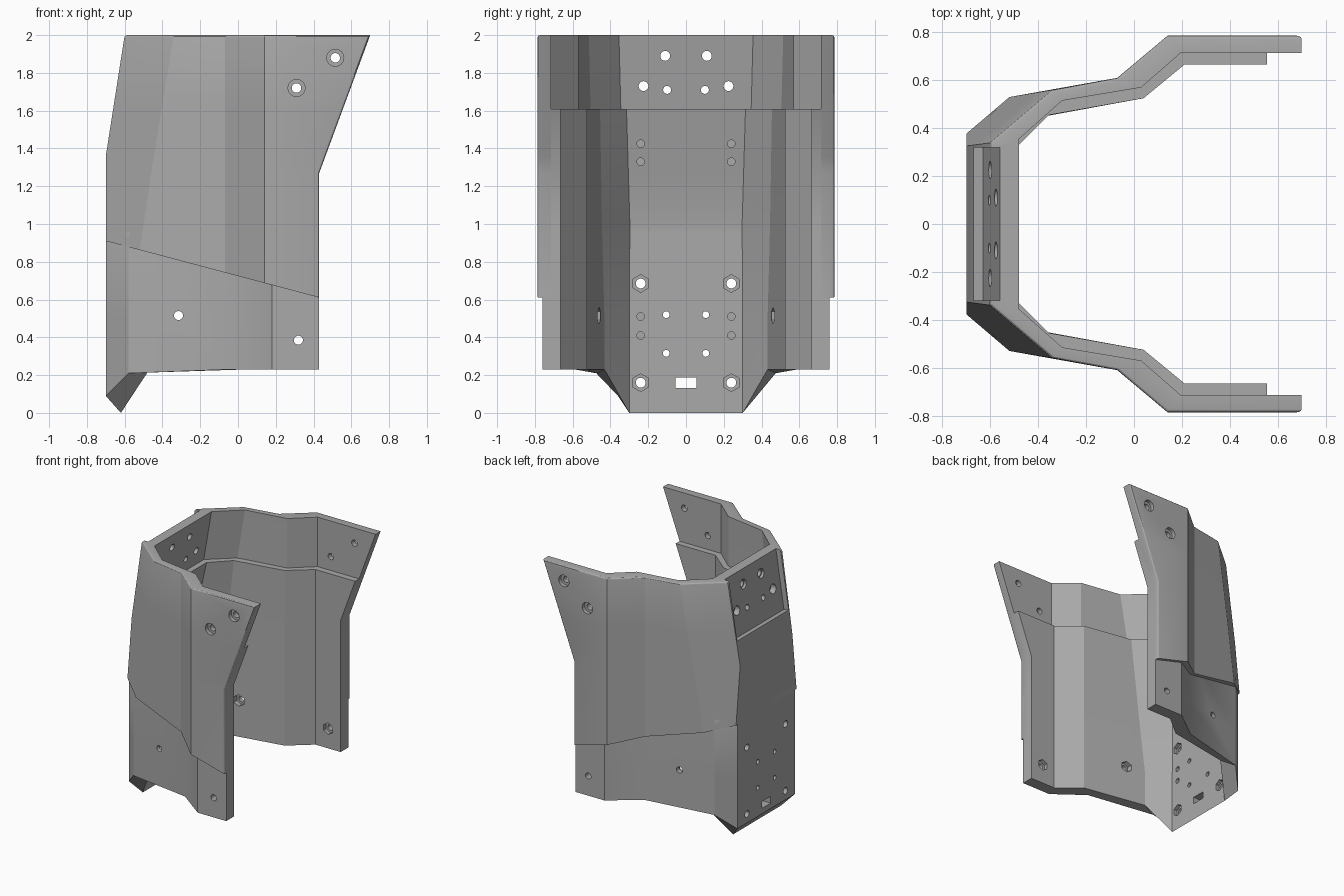
import bpy, bmesh, math
from mathutils import Matrix, Vector

cube = bpy.data.objects.get("Cube")
if cube:
    bpy.data.objects.remove(cube)

grey = bpy.data.materials.new("plain_grey")
grey.use_nodes = True
COLOUR = (0.4, 0.4, 0.4, 1)
grey.diffuse_color = COLOUR
grey.node_tree.nodes["Principled BSDF"].inputs["Base Color"].default_value = COLOUR


def mix(a, b, t):
    return tuple(p + (q - p) * t for p, q in zip(a, b))


def keyed(keys, z):
    """Interpolate a list of (z, value tuple) pairs."""
    if z <= keys[0][0]:
        return keys[0][1]
    for (z0, a), (z1, b) in zip(keys, keys[1:]):
        if z <= z1:
            return mix(a, b, (z - z0) / (z1 - z0))
    return keys[-1][1]


def front_x(z):
    return 0.43 + max(0, z - 1.27) * 0.27 / 0.73


def add_object(name, bm):
    bmesh.ops.recalc_face_normals(bm, faces=bm.faces)
    mesh = bpy.data.meshes.new(name)
    bm.to_mesh(mesh)
    bm.free()
    mesh.materials.append(grey)
    obj = bpy.data.objects.new(name, mesh)
    bpy.context.collection.objects.link(obj)
    return obj


def shell(name, sections, round_edges=False):
    """Loft a U-shaped wall; a section is (outer half, inner half) of 3D points."""
    bm = bmesh.new()

    def row(half):
        left = [Vector(p) for p in reversed(half)]
        right = [Vector((x, -y, z)) for x, y, z in half]
        return [bm.verts.new(p) for p in left + right]

    rows = [(row(o), row(i)) for o, i in sections]

    def strip(a, b):
        for k in range(len(a) - 1):
            bm.faces.new((a[k], a[k + 1], b[k + 1], b[k]))

    for (o0, i0), (o1, i1) in zip(rows, rows[1:]):
        strip(o0, o1)
        strip(i0, i1)
        for end in (0, -1):
            bm.faces.new((o0[end], o1[end], i1[end], i0[end]))
    for o, i in (rows[0], rows[-1]):
        strip(o, i)
    bmesh.ops.recalc_face_normals(bm, faces=bm.faces)
    if round_edges:
        top = set(rows[-1][0])
        ends = [{r[0][e] for r in rows} for e in (0, -1)]
        edges = [e for e in bm.edges
                 if any(set(e.verts) <= group for group in [top] + ends)]
        bmesh.ops.bevel(bm, geom=edges, offset=0.014, segments=3,
                        profile=0.5, affect='EDGES')
    return add_object(name, bm)


# Upper shell: thin outer cover with a slanted lower edge
def cover_outer(z):
    t = (2 - z) / 1.1
    cx, cy = -0.34 - 0.18 * t, 0.56 - 0.03 * t
    bx = max(-0.7, -0.6 - 0.156 * (2 - z))
    return [(bx, cy + 0.85 * (bx - cx)), (cx, cy), (-0.07, 0.61),
            (0.14, 0.786), (front_x(z), 0.786)]


COVER_INNER = [(0.9, (-0.66, 0.33, -0.5, 0.46)),
               (1.61, (-0.54, 0.345, -0.36, 0.505)),
               (2.0, (-0.48, 0.355, -0.30, 0.515))]


def cover_inner(z):
    bx, by, cx, cy = keyed(COVER_INNER, z)
    return [(bx, by), (cx, cy), (0.03, 0.57), (0.195, 0.714), (front_x(z), 0.714)]


def slanted(points):
    return [(x, y, 0.91 - 0.265 * (x + 0.7)) for x, y in points]


def flat(points, z):
    return [(x, y, z) for x, y in points]


sections = [(slanted(cover_outer(0.9)), slanted(cover_inner(0.9)))]
sections += [(flat(cover_outer(z), z), flat(cover_inner(z), z))
             for z in (1.27, 1.36, 1.61, 2.0)]
upper = shell("upper_shell", sections, round_edges=True)

# Lower shell: thick liner, its back plate reaching down to the ground
LINER_OUTER = [(0.95, (-0.7, 0.36, -0.58, 0.475)),
               (1.0, (-0.68, 0.355, -0.55, 0.475)),
               (1.61, (-0.58, 0.34, -0.4, 0.49))]
LINER_INNER = [(0.5, (-0.62, 0.30, -0.469, 0.432)),
               (1.0, (-0.62, 0.297, -0.417, 0.445)),
               (1.61, (-0.495, 0.315, -0.355, 0.455))]


def liner(z):
    a, b, c, d = keyed(LINER_OUTER, z)
    outer = [(a, b), (c, d), (-0.05, 0.588), (0.18, 0.76), (front_x(z), 0.76)]
    a, b, c, d = keyed(LINER_INNER, z)
    inner = [(a, b), (c, d), (0.04, 0.525), (0.21, 0.665), (front_x(z), 0.665)]
    return outer, inner


def with_z(points, heights):
    return [(x, y, z) for (x, y), z in zip(points, heights)]


outer, inner = liner(0)
sections = [(with_z(outer, (0.09, 0.21, 0.23, 0.23, 0.23)),
             with_z(inner, (0, 0.23, 0.23, 0.23, 0.23)))]
for z in (0.5, 0.95, 1.0, 1.27, 1.61):
    outer, inner = liner(z)
    sections.append((flat(outer, z), flat(inner, z)))
lower = shell("lower_shell", sections)

# Cutters for holes, counterbores, nut pockets, slot and recess
cut = bmesh.new()
AXIS_X = Matrix.Rotation(math.pi / 2, 4, 'Y')
AXIS_Y = Matrix.Rotation(math.pi / 2, 4, 'X')


def rod(start, end, radius, sides=20):
    start, end = Vector(start), Vector(end)
    span = end - start
    turn = AXIS_X if abs(span.x) > abs(span.y) else AXIS_Y
    spin = Matrix.Rotation(math.pi / 2 if sides == 6 and turn is AXIS_X else 0, 4, 'Z')
    bmesh.ops.create_cone(cut, cap_ends=True, segments=sides, radius1=radius,
                          radius2=radius, depth=span.length,
                          matrix=Matrix.Translation((start + end) / 2) @ turn @ spin)


def stepped(points, radius, big, sides):
    """Through hole and wider pocket as one stepped cutter along an axis."""
    a, m, b = (Vector(p) for p in points)
    rod(a, m + (b - m) * 0.02, radius)
    rod(m, b, big, sides)


for s in (-1, 1):
    # Side wall: bolt holes near the top, nut pockets near the bottom
    for x, z in ((0.31, 1.72), (0.515, 1.88)):
        stepped([(x, s * y, z) for y in (0.6, 0.755, 0.9)], 0.025, 0.045, 24)
    for x, z, y in ((-0.315, 0.515, 0.495), (0.32, 0.385, 0.695)):
        stepped([(x, s * v, z) for v in (0.9, y, y - 0.09)], 0.024, 0.045, 6)
    # Back plate: nut pockets, through holes and blind holes
    for z in (0.685, 0.16):
        stepped([(x, s * 0.24, z) for x in (-0.8, -0.65, -0.5)], 0.026, 0.047, 6)
    for z in (0.52, 0.315):
        rod((-0.8, s * 0.105, z), (-0.5, s * 0.105, z), 0.018)
    for z in (0.51, 0.41):
        rod((-0.66, s * 0.24, z), (-0.5, s * 0.24, z), 0.02)
    for z in (1.425, 1.33):
        rod((-0.62, s * 0.24, z), (-0.4, s * 0.24, z), 0.02)
    # Recess panel: bolt holes
    for y, z in ((0.11, 1.89), (0.225, 1.73)):
        stepped([(x, s * y, z) for x in (-0.4, -0.56, -0.72)], 0.026, 0.036, 24)
    rod((-0.72, s * 0.1, 1.71), (-0.4, s * 0.1, 1.71), 0.021)

bmesh.ops.create_cube(cut, size=1, matrix=Matrix.Translation((-0.65, 0, 0.16))
                      @ Matrix.Diagonal((0.3, 0.11, 0.054, 1)))

recess = bmesh.new()
profile = [(-0.63, 1.54), (-0.555, 2.03), (-0.8, 2.03), (-0.8, 1.565)]
face = recess.faces.new([recess.verts.new((x, -0.32, z)) for x, z in profile])
swept = bmesh.ops.extrude_face_region(recess, geom=[face])
bmesh.ops.translate(recess, vec=(0, 0.64, 0),
                    verts=[v for v in swept["geom"] if isinstance(v, bmesh.types.BMVert)])

cutters = [add_object("recess_cutter", recess), add_object("hole_cutter", cut)]

for obj in (upper, lower):
    for cutter in cutters:
        mod = obj.modifiers.new(cutter.name, 'BOOLEAN')
        mod.operation = 'DIFFERENCE'
        mod.solver = 'EXACT'
        mod.use_self = True
        mod.object = cutter
    bpy.ops.object.select_all(action='DESELECT')
    obj.select_set(True)
    bpy.context.view_layer.objects.active = obj
    for mod in list(obj.modifiers):
        bpy.ops.object.modifier_apply(modifier=mod.name)
    bpy.ops.object.shade_smooth_by_angle(angle=math.radians(25))

for cutter in cutters:
    bpy.data.objects.remove(cutter)
